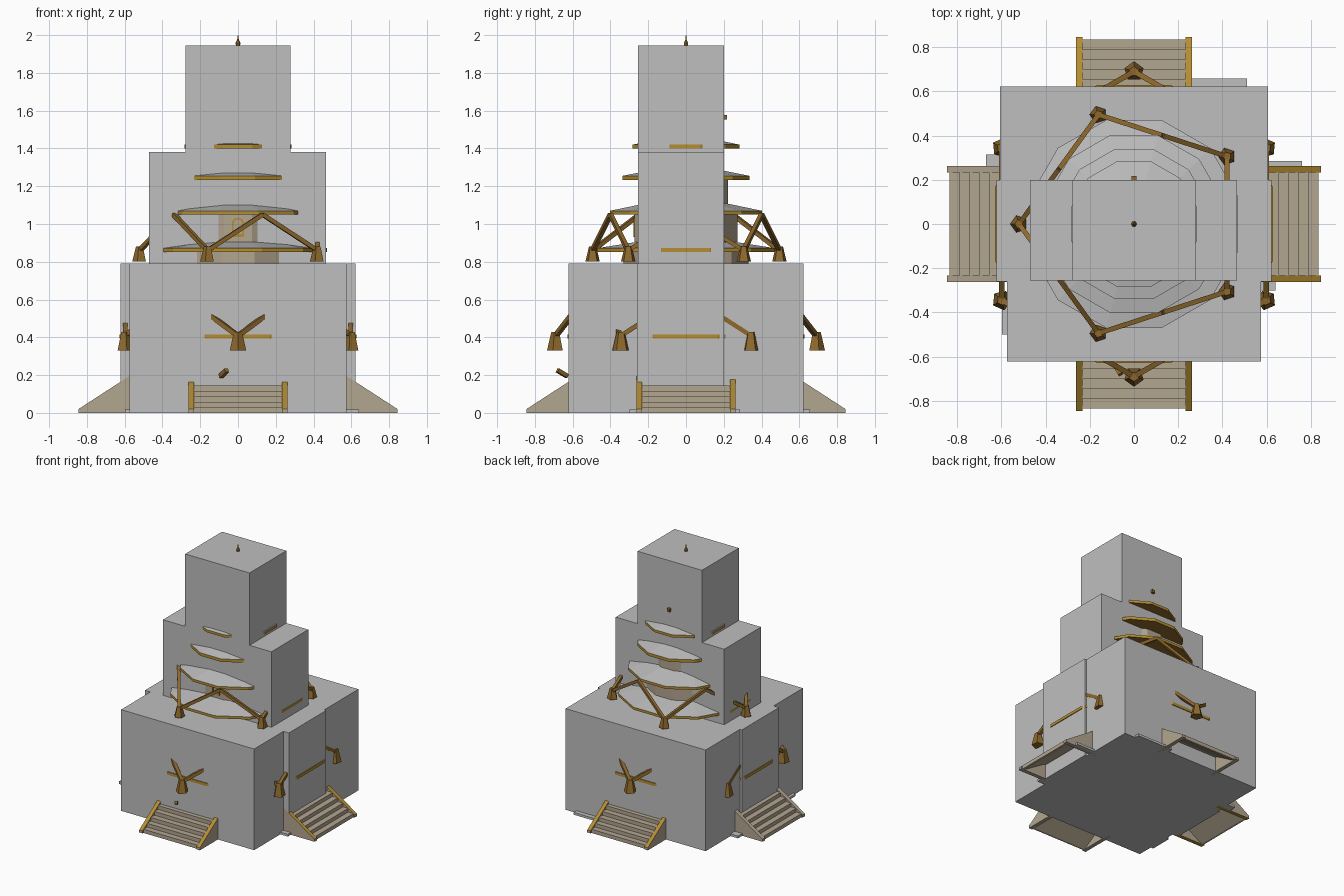
import bpy, bmesh, math
from mathutils import Vector, Matrix

if "Cube" in bpy.data.objects:
    bpy.data.objects.remove(bpy.data.objects["Cube"])


def material(name, rgb):
    m = bpy.data.materials.new(name)
    m.diffuse_color = (*rgb, 1)
    m.use_nodes = True
    m.node_tree.nodes["Principled BSDF"].inputs["Base Color"].default_value = m.diffuse_color
    return m


GREY = material("stone grey", (0.52, 0.52, 0.52))
TAN = material("sand stone", (0.45, 0.38, 0.28))
GOLD = material("ochre trim", (0.46, 0.27, 0.03))
BROWN = material("brown timber", (0.27, 0.14, 0.025))


def finish(name, bm, mats, rule=None):
    bmesh.ops.recalc_face_normals(bm, faces=bm.faces[:])
    bm.normal_update()
    if rule:
        for f in bm.faces:
            f.material_index = rule(f)
    me = bpy.data.meshes.new(name)
    bm.to_mesh(me)
    bm.free()
    for m in mats:
        me.materials.append(m)
    ob = bpy.data.objects.new(name, me)
    bpy.context.collection.objects.link(ob)
    return ob


def prism(bm, points, offset):
    """Extrude a closed outline of 3D points along an offset."""
    f = bm.faces.new([bm.verts.new(p) for p in points])
    ext = bmesh.ops.extrude_face_region(bm, geom=[f])
    vs = [v for v in ext["geom"] if isinstance(v, bmesh.types.BMVert)]
    bmesh.ops.translate(bm, verts=vs, vec=offset)


def box(name, lo, hi, mat):
    bm = bmesh.new()
    prism(bm, [(lo[0], lo[1], lo[2]), (hi[0], lo[1], lo[2]),
               (hi[0], hi[1], lo[2]), (lo[0], hi[1], lo[2])], (0, 0, hi[2] - lo[2]))
    return finish(name, bm, [mat])


def lathe(name, profile, sides, mats, rule=None, apothem=True, centre=(0, 0, 0), turn=0.0):
    """Faceted solid from (radius, z) rings, closed at both ends."""
    bm = bmesh.new()
    k = 1 / math.cos(math.pi / sides) if apothem else 1
    rings = []
    for r, z in profile:
        rings.append([bm.verts.new((centre[0] + r * k * math.cos(turn + 2 * math.pi * i / sides),
                                    centre[1] + r * k * math.sin(turn + 2 * math.pi * i / sides),
                                    centre[2] + z)) for i in range(sides)])
    for a, b in zip(rings, rings[1:]):
        for i in range(sides):
            j = (i + 1) % sides
            bm.faces.new((a[i], a[j], b[j], b[i]))
    bm.faces.new(rings[0][::-1])
    bm.faces.new(rings[-1])
    return finish(name, bm, mats, rule)


def beam(name, a, b, width, mat):
    a, b = Vector(a), Vector(b)
    bm = bmesh.new()
    bmesh.ops.create_cube(bm, size=1)
    rot = (b - a).to_track_quat('Z', 'Y').to_matrix().to_4x4()
    scale = Matrix.Diagonal((width, width, (b - a).length, 1))
    bmesh.ops.transform(bm, matrix=Matrix.Translation((a + b) / 2) @ rot @ scale, verts=bm.verts[:])
    return finish(name, bm, [mat])


# stepped outer walls
outline = [(-0.575, -0.622), (0.575, -0.622), (0.575, -0.26), (0.622, -0.26), (0.622, 0.2),
           (0.605, 0.2), (0.605, 0.622), (-0.605, 0.622), (-0.605, 0.2), (-0.622, 0.2),
           (-0.622, -0.26), (-0.575, -0.26)]
bm = bmesh.new()
prism(bm, [(x, y, 0) for x, y in outline], (0, 0, 0.79))
finish("lower_block", bm, [GREY])

tower = [(-0.47, 0.78), (0.467, 0.78), (0.467, 1.38), (0.278, 1.38),
         (0.278, 1.945), (-0.278, 1.945), (-0.278, 1.38), (-0.47, 1.38)]
bm = bmesh.new()
prism(bm, [(x, -0.255, z) for x, z in tower], (0, 0.455, 0))
finish("tower_block", bm, [GREY])

# round tiers: drums and shallow roofs with trimmed rims
T12 = math.pi / 12
for name, r, z0, z1 in [("lower_drum", 0.33, 0.78, 0.86), ("middle_drum", 0.272, 0.88, 1.06),
                        ("upper_drum", 0.222, 1.06, 1.24)]:
    lathe(name, [(r, z0), (r, z1)], 12, [TAN], turn=T12)


def roof_rule(f):
    if f.normal.z > 0.5:
        return 0
    return 2 if f.normal.z < -0.5 else 1


for i, (r, z0, z1, r2, z2) in enumerate([(0.47, 0.852, 0.872, 0.25, 0.907),
                                         (0.402, 1.05, 1.07, 0.2, 1.112),
                                         (0.337, 1.232, 1.255, 0.17, 1.288),
                                         (0.284, 1.4, 1.42, 0.14, 1.45)]):
    lathe(f"tier_roof_{i + 1}", [(r, z0), (r, z1), (r2, z2)], 12,
          [GREY, GOLD, BROWN], roof_rule, turn=T12)
lathe("base_rim", [(0.628, 0.393), (0.628, 0.415)], 12, [GOLD], turn=T12)
lathe("finial", [(0.009, 1.93), (0.011, 1.96), (0.004, 1.975), (0.001, 2.0)], 6, [BROWN])

# arched window frame on the front of the drum
arch = [(0.033 * math.cos(math.pi * i / 8), 1.0 + 0.033 * math.sin(math.pi * i / 8)) for i in range(9)]
outer = [(0.033, 0.93)] + arch + [(-0.033, 0.93)]
inner = [(x * 0.7, 1.0 + (z - 1.0) * 0.75) for x, z in outer]
bm = bmesh.new()
n = len(outer)
for i in range(n):
    j = (i + 1) % n
    prism(bm, [(p[0], -0.279, p[1]) for p in (outer[i], outer[j], inner[j], inner[i])], (0, 0.008, 0))
finish("window_frame", bm, [GOLD])


# rings of footings joined by zigzag struts
def ring(label, count, radius, start, foot, z_bottom, z_top, z_apex, width):
    pts = [(radius * math.cos(start + 2 * math.pi * i / count),
            radius * math.sin(start + 2 * math.pi * i / count)) for i in range(count)]
    for i, (x, y) in enumerate(pts):
        lathe(f"{label}_footing_{i + 1}", [(foot, z_bottom), (foot * 0.5, z_top)], 5, [BROWN],
              apothem=False, centre=(x, y, 0), turn=math.atan2(y, x))
        x2, y2 = pts[(i + 1) % count]
        apex = ((x + x2) / 2, (y + y2) / 2, z_apex)
        beam(f"{label}_strut_{i + 1}a", (x, y, z_top - 0.02), apex, width, BROWN)
        beam(f"{label}_strut_{i + 1}b", (x2, y2, z_top - 0.02), apex, width, BROWN)


ring("upper", 5, 0.52, math.pi, 0.04, 0.802, 0.88, 1.05, 0.022)
ring("lower", 6, 0.69, math.pi / 2, 0.046, 0.33, 0.428, 0.63, 0.024)

# four stairways, each with hollow steps and two sloped side walls
STEPS, SLOPE = 5, 0.648
for k, side in enumerate(("right", "back", "left", "front")):
    spin = Matrix.Rotation(k * math.pi / 2, 4, 'Z')
    bm = bmesh.new()
    path = []
    for s in range(STEPS):
        x = 0.835 - 0.045 * s
        path += [(x, 0.029 * s), (x, 0.029 * (s + 1))]
    path += [(0.57, 0.145), (0.57, 0.12), (0.64, 0.11), (0.82, 0.0)]
    prism(bm, [(x, -0.235, z) for x, z in path], (0, 0.47, 0))
    bm.transform(spin)
    finish(f"{side}_steps", bm, [TAN])
    bm = bmesh.new()
    for y in (-0.262, 0.232):
        wall = [(0.56, 0), (0.845, 0), (0.845, 0.02), (0.56, 0.02 + 0.285 * SLOPE)]
        prism(bm, [(x, y, z) for x, z in wall], (0, 0.03, 0))
    bm.transform(spin)
    finish(f"{side}_stair_walls", bm, [TAN, GOLD], lambda f: 1 if f.normal.z > 0.3 else 0)

# loose ground slabs showing around the base
for i, (x0, x1, y0, y1) in enumerate([(0.2, 0.51, 0.6, 0.657), (0.6, 0.76, 0.262, 0.285),
                                      (-0.67, -0.59, 0.262, 0.315), (-0.597, -0.56, -0.5, -0.33),
                                      (0.57, 0.64, -0.3, -0.262)]):
    box(f"ground_slab_{i + 1}", (x0, y0, 0.0), (x1, y1, 0.018), GREY)

# small timber stubs poking out of the walls
beam("front_stub", (-0.09, -0.63, 0.195), (-0.06, -0.68, 0.225), 0.022, BROWN)
box("back_stub", (-0.012, 0.19, 1.553), (0.012, 0.218, 1.577), BROWN)
